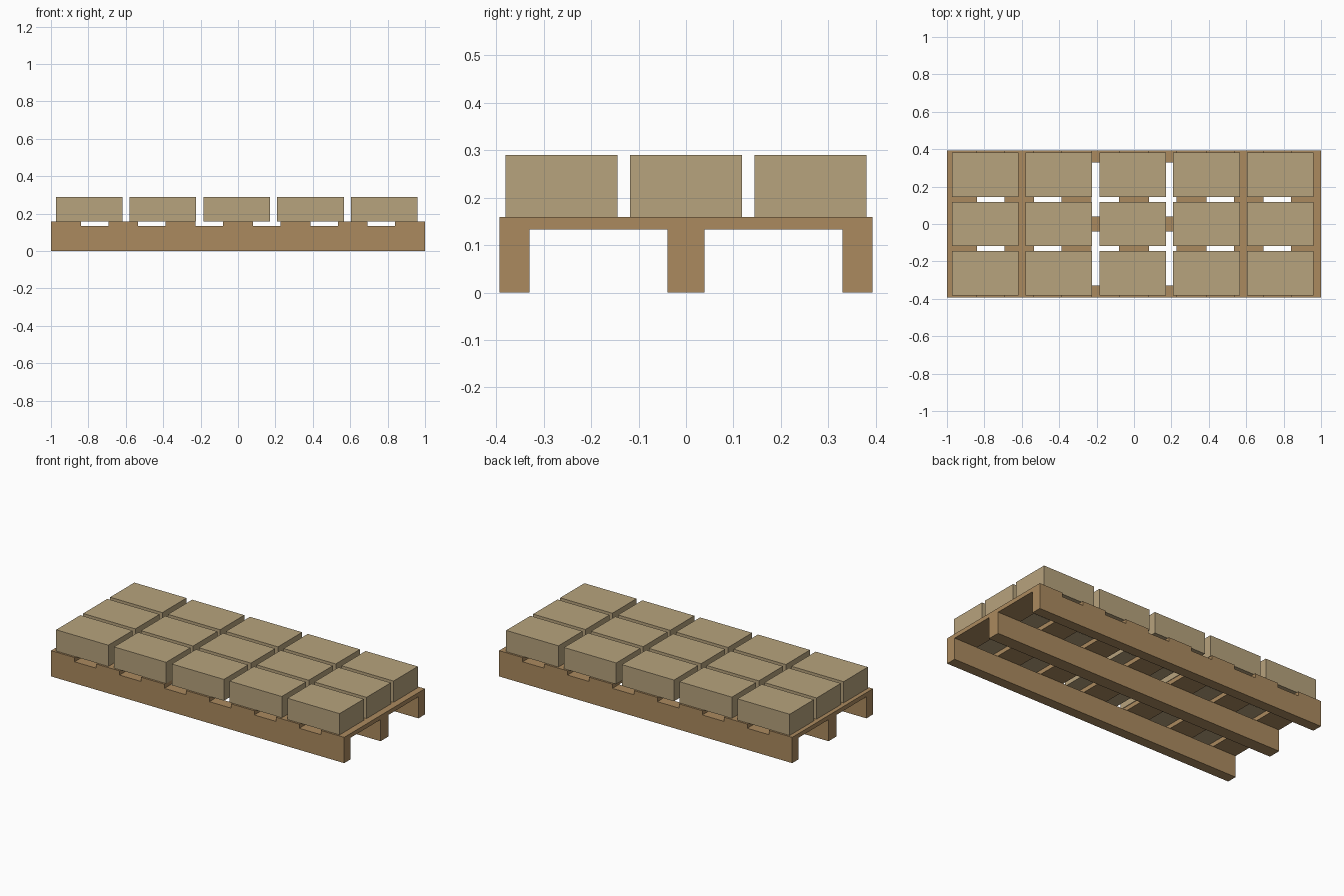
import bpy
import bmesh
from mathutils import Matrix, Vector

if "Cube" in bpy.data.objects:
    bpy.data.objects.remove(bpy.data.objects["Cube"])


def material(name, rgb):
    m = bpy.data.materials.new(name)
    m.diffuse_color = (*rgb, 1.0)
    m.use_nodes = True
    m.node_tree.nodes["Principled BSDF"].inputs["Base Color"].default_value = m.diffuse_color
    return m


wood = material("pallet_wood", (0.407, 0.255, 0.114))
card = material("cardboard", (0.474, 0.366, 0.205))


def box(name, lo, hi, mat):
    """Flat-sided block between two opposite corners."""
    lo, hi = Vector(lo), Vector(hi)
    bm = bmesh.new()
    bmesh.ops.create_cube(bm, size=1.0, matrix=Matrix.Diagonal((*(hi - lo), 1.0)))
    mesh = bpy.data.meshes.new(name)
    bm.to_mesh(mesh)
    bm.free()
    mesh.materials.append(mat)
    ob = bpy.data.objects.new(name, mesh)
    ob.location = (lo + hi) / 2
    bpy.context.collection.objects.link(ob)
    return ob


HALF_Y = 0.393
BEAM_TOP, DECK_TOP, LOAD_TOP = 0.133, 0.159, 0.29

# Three long beams under the deck
for name, y0, y1 in (("front_beam", -HALF_Y, -0.33),
                     ("middle_beam", -0.039, 0.039),
                     ("back_beam", 0.33, HALF_Y)):
    box(name, (-1, y0, 0), (1, y1, BEAM_TOP), wood)

# Seven cross slats
SLAT_W = 0.16
for i in range(7):
    x = (i - 3) * (2 - SLAT_W) / 6
    box(f"deck_slat_{i + 1}", (x - SLAT_W / 2, -HALF_Y, BEAM_TOP),
        (x + SLAT_W / 2, HALF_Y, DECK_TOP), wood)

# Five by three grid of cartons, slightly left of centre
for i in range(5):
    for j in range(3):
        x = -0.007 + (i - 2) * 0.3945
        y = (j - 1) * 0.263
        box(f"carton_{i + 1}_{j + 1}", (x - 0.178, y - 0.118, DECK_TOP),
            (x + 0.178, y + 0.118, LOAD_TOP), card)
